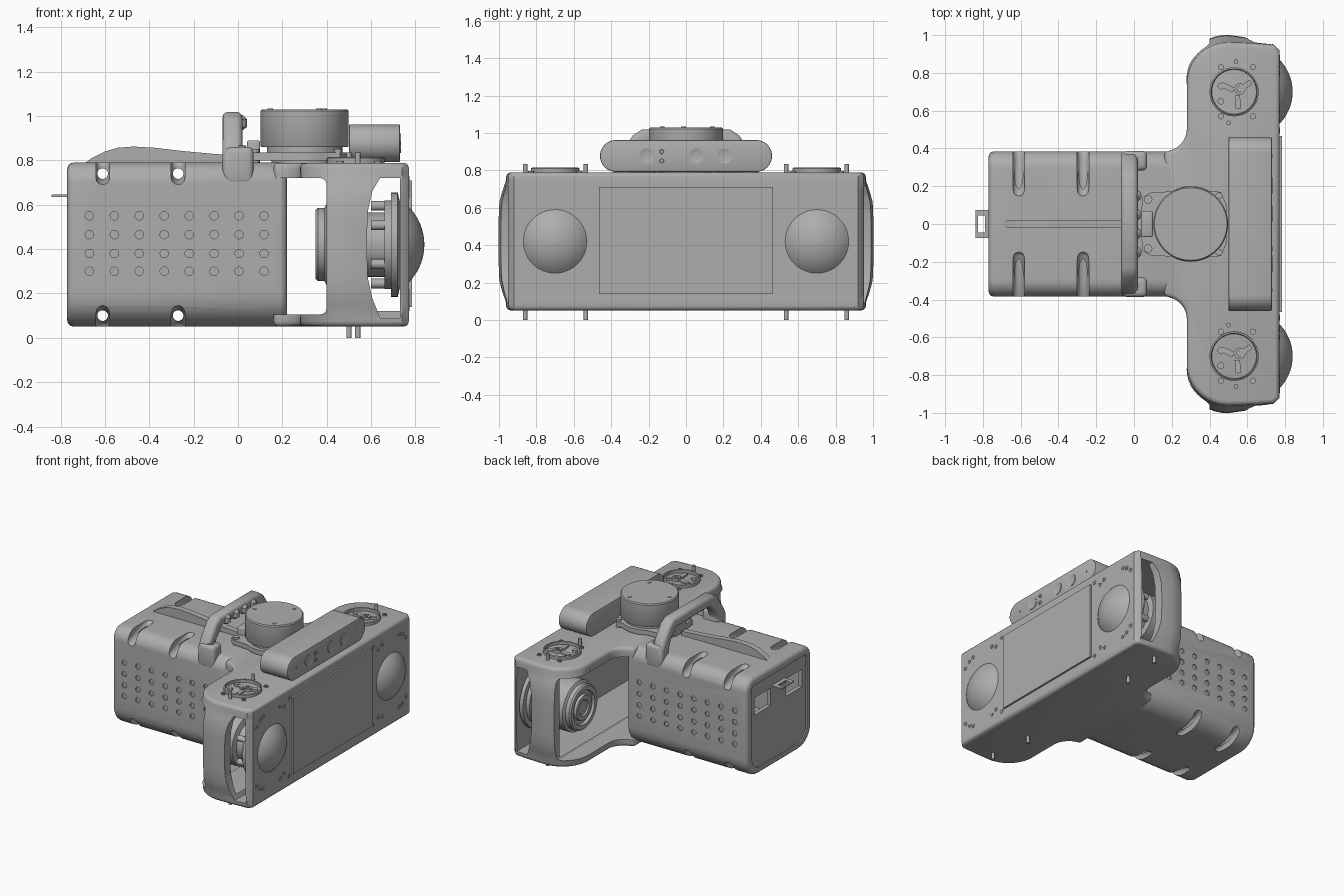
import bpy, bmesh
from math import sin, cos, pi, radians, sqrt
from mathutils import Vector, Matrix

if "Cube" in bpy.data.objects:
    bpy.data.objects.remove(bpy.data.objects["Cube"])

grey = bpy.data.materials.new("satin grey")
grey.use_nodes = True
grey.diffuse_color = (0.42, 0.42, 0.42, 1)
grey.node_tree.nodes["Principled BSDF"].inputs["Base Color"].default_value = (0.42, 0.42, 0.42, 1)


def place(axis, u, v, t):
    return {"x": (t, u, v), "y": (u, t, v), "z": (u, v, t)}[axis]


def finish(name, bm):
    bmesh.ops.recalc_face_normals(bm, faces=bm.faces)
    mesh = bpy.data.meshes.new(name)
    bm.to_mesh(mesh)
    bm.free()
    mesh.materials.append(grey)
    ob = bpy.data.objects.new(name, mesh)
    bpy.context.collection.objects.link(ob)
    return ob


def apply(ob, mod):
    bpy.context.view_layer.objects.active = ob
    bpy.ops.object.modifier_apply(modifier=mod.name)


def bevel(ob, width, angle=50, segments=3):
    mod = ob.modifiers.new("bevel", "BEVEL")
    mod.width, mod.segments, mod.angle_limit = width, segments, radians(angle)
    apply(ob, mod)
    return ob


def cut(ob, *cutters):
    for c in cutters:
        mod = ob.modifiers.new("cut", "BOOLEAN")
        mod.operation, mod.object, mod.solver = "DIFFERENCE", c, "EXACT"
        apply(ob, mod)
        bpy.data.objects.remove(c)


def loft(name, rings):
    bm = bmesh.new()
    loops = [[bm.verts.new(p) for p in ring] for ring in rings]
    n = len(loops[0])
    for a, b in zip(loops, loops[1:]):
        for i in range(n):
            bm.faces.new((a[i], a[(i + 1) % n], b[(i + 1) % n], b[i]))
    bm.faces.new(loops[0])
    bm.faces.new(loops[-1])
    return finish(name, bm)


def prism(name, pts, axis, a, b, round_edge=0):
    ob = loft(name, [[place(axis, u, v, t) for u, v in pts] for t in (a, b)])
    return bevel(ob, round_edge) if round_edge else ob


def box(name, x0, x1, y0, y1, z0, z1, round_edge=0):
    return prism(name, [(x0, y0), (x1, y0), (x1, y1), (x0, y1)], "z", z0, z1, round_edge)


def lathe(name, profile, u, v, axis="z", sides=48):
    # profile: (radius, position along axis) pairs
    return loft(name, [[place(axis, u + r * cos(2 * pi * i / sides), v + r * sin(2 * pi * i / sides), t)
                        for i in range(sides)] for r, t in profile])


def rod(name, r, a, b, u, v, axis="z", sides=20):
    return lathe(name, [(r, a), (r, b)], u, v, axis, sides)


def arc(cx, cy, r, a, b, n=8):
    return [(cx + r * cos(radians(a + (b - a) * i / n)), cy + r * sin(radians(a + (b - a) * i / n)))
            for i in range(n + 1)]


def rounded(w, z0, z1, low, high):
    return (arc(w - low, z0 + low, low, -90, 0) + arc(w - high, z1 - high, high, 0, 90)
            + arc(high - w, z1 - high, high, 90, 180) + arc(low - w, z0 + low, low, 180, 270))


# Rear body: hollow rounded case with slots, screw bores, dimples and a recessed end
body = prism("rear_body", rounded(0.385, 0.05, 0.79, 0.15, 0.09), "x", -0.77, 0.22, 0.03)
cut(body, box("cavity", -0.73, 0.5, -0.32, 0.32, 0.22, 0.64),
    prism("end_recess", rounded(0.325, 0.1, 0.73, 0.1, 0.03), "x", -0.9, -0.76))
for s in (1, -1):
    cut(body, box("end_window", -0.9, -0.6, min(s * 0.09, s * 0.28), max(s * 0.09, s * 0.28), 0.5, 0.63))
for x in (-0.61, -0.27):
    for s in (1, -1):
        for top in (1, -1):
            slot = box("slot", -0.031, 0.031, 0, 0.5, 0, 0.25, 0.028)
            slot.data.transform(Matrix.Translation((x, s * 0.14, 0.42 + top * 0.36))
                                @ Matrix.Diagonal((1, s, top, 1)) @ Matrix.Rotation(radians(-20), 4, "X"))
            if s * top < 0:
                slot.data.flip_normals()
            cut(body, slot)
    for z in (0.74, 0.1):
        cut(body, rod("bore", 0.024, -0.6, 0.6, x, z, "y"))
dimples = []
for col in range(8):
    for z in (0.3, 0.38, 0.465, 0.55):
        for s in (1, -1):
            dimples.append(rod("dimple", 0.019, s * 0.375, s * 0.5, -0.67 + col * 0.1125, z, "y", 16))
bpy.ops.object.select_all(action="DESELECT")
for d in dimples:
    d.select_set(True)
bpy.context.view_layer.objects.active = dimples[0]
bpy.ops.object.join()
cut(body, dimples[0])

# Ridge along the top of the body
ridge = [(-0.7, 0.78), (-0.66, 0.81), (-0.6, 0.84), (-0.54, 0.857), (-0.47, 0.862), (-0.38, 0.857),
         (-0.25, 0.842), (-0.12, 0.83), (0.02, 0.82), (0.02, 0.78)]
prism("top_ridge", ridge, "y", -0.022, 0.022)

# Rear bracket
bracket = box("rear_bracket", -0.84, -0.74, -0.075, 0.075, 0.635, 0.645)
cut(bracket, box("bracket_hole", -0.825, -0.79, -0.045, 0.045, 0.6, 0.7))

# Wide head: T outline whose round ends swell at mid height
half = [(0.77, 0.92), (0.74, 0.95), (0.62, 0.957)] + arc(0.5, 0.74, 0.22, 90, 180, 12) \
    + arc(0.16, 0.505, 0.12, 0, -90)
outline = half + [(x, -y) for x, y in reversed(half)]


def head_ring(z, swell):
    ring = []
    for x, y in outline:
        out = Vector((x - 0.52, abs(y) - 0.74))
        if out.y > 0.001 and x < 0.7:
            weight = min(1, out.y / 0.1) * min(1, (0.7 - x) / 0.12)
            out = out.normalized() * swell * weight
            x, y = x + out.x, y + (out.y if y > 0 else -out.y)
        ring.append((x, y, z))
    return ring


levels = [(0.051, 0), (0.1, 0.004), (0.15, 0.022), (0.21, 0.038), (0.3, 0.042), (0.54, 0.042),
          (0.63, 0.038), (0.69, 0.022), (0.74, 0.004), (0.789, 0)]
head = bevel(loft("head_shell", [head_ring(z, s) for z, s in levels]), 0.025, 60)
cut(head, box("inside", 0, 0.73, -0.92, 0.92, 0.12, 0.72),
    box("back_window", -0.1, 0.4, -1.2, 0, 0.105, 0.72, 0.03),
    box("back_window", -0.1, 0.4, -0.1, 1.2, 0.105, 0.72, 0.03))
for s in (1, -1):
    arch = [(0.73, 0.09), (0.73, 0.72), (0.64, 0.72), (0.605, 0.66), (0.585, 0.57), (0.58, 0.42),
            (0.585, 0.27), (0.605, 0.18), (0.64, 0.09)]
    cut(head, prism("front_window", arch, "y", s * 0.6, s * 1.2))

# Front panel
box("front_panel", 0.76, 0.784, -0.465, 0.465, 0.14, 0.71)

for s in (1, -1):
    y = s * 0.7
    # Dome and drive unit
    R = 0.241
    dome = [(sqrt(max(R * R - h * h, 1e-6)), 0.599 + h) for h in
            [0.171 + 0.07 * sin(pi / 2 * i / 8) for i in range(9)]]
    lathe("dome", dome, y, 0.42, "x")
    lathe("drive_unit", [(0.05, 0.36), (0.06, 0.35), (0.09, 0.35), (0.095, 0.37), (0.12, 0.37), (0.125, 0.35),
                         (0.155, 0.35), (0.165, 0.36), (0.165, 0.39), (0.185, 0.4), (0.185, 0.57),
                         (0.145, 0.58), (0.145, 0.66), (0.2, 0.66), (0.2, 0.69), (0.235, 0.69),
                         (0.235, 0.72), (0.15, 0.74)], y, 0.42, "x")
    for i in range(6):
        a = pi / 6 + i * pi / 3
        rod("drive_bolt", 0.022, 0.6, 0.7, y + 0.175 * cos(a), 0.42 + 0.175 * sin(a), "x")

    # Round cover on the top, with a simple mechanism inside
    lathe("cover_ring", [(0.118, 0.78), (0.118, 0.81), (0.122, 0.815), (0.13, 0.81), (0.13, 0.78)], 0.53, y)
    lathe("cover_hub", [(0.03, 0.78), (0.03, 0.81), (0.015, 0.81), (0.015, 0.8)], 0.56, y + 0.015)
    for i in range(3):
        arm = box("cover_arm", 0.02, 0.09, -0.014, 0.014, 0, 0.02)
        arm.data.transform(Matrix.Translation((0.545, y, 0.783)) @ Matrix.Rotation(radians(35 + i * 120), 4, "Z"))
    for dy in (0.03, -0.05):
        rod("cover_roller", 0.018, 0.78, 0.805, 0.46, y + dy)
    for dx, dy in ((-0.07, 0.13), (0.1, 0.13), (-0.07, -0.13), (0.1, -0.13)):
        lathe("top_bolt", [(0.016, 0.78), (0.016, 0.797), (0.009, 0.797), (0.009, 0.791)], 0.53 + dx, y + dy, "z", 16)

    # Locating pins above and below
    for x, py in ((0.54, 0.86), (0.5, 0.535)):
        rod("top_pin", 0.012, 0.77, 0.835, x, s * py)
        rod("bottom_pin", 0.012, 0, 0.07, x, s * py)

    # Screws around the dome and panel corners
    for py, dz in ((0.88, 0.22), (0.84, 0.255), (0.8, 0.27), (0.6, 0.27), (0.555, 0.25), (0.495, 0.29)):
        for up in (1, -1):
            lathe("face_screw", [(0.015, 0.76), (0.015, 0.774), (0.009, 0.774), (0.009, 0.771)],
                  s * py, 0.425 + up * dz, "x", 16)

# Sensor turret on its flange
side = [(0.49, 0.1), (0.46, 0.17)] + arc(0.3, 0, 0.2, 60, 120) + [(0.08, 0.165), (0.045, 0.14), (0.04, 0.08)]
prism("turret_flange", side + [(x, -y) for x, y in reversed(side)], "z", 0.8, 0.835)
lathe("turret", [(0.15, 0.78), (0.15, 0.82), (0.17, 0.825), (0.17, 0.86), (0.195, 0.86), (0.198, 0.865),
                 (0.198, 1.022), (0.192, 1.03)], 0.3, 0, "z", 64)
for i in range(3):
    a = radians(50 + 120 * i) + pi / 12
    rod("turret_screw", 0.013, 1.02, 1.034, 0.3 + 0.155 * cos(a), 0.155 * sin(a))
for s in (1, -1):
    rod("flange_post", 0.022, 0.78, 0.85, 0.075, s * 0.13)
    rod("flange_post", 0.018, 0.78, 0.85, 0.45, s * 0.15)
box("turret_plug", 0.04, 0.1, -0.07, 0.07, 0.78, 0.89, 0.01)

# Camera bar with lenses
bar = arc(0.375, 0.877, 0.085, -90, 90, 16) + arc(-0.375, 0.877, 0.085, 90, 270, 16)
bevel(prism("camera_bar", bar, "x", 0.5, 0.73), 0.006, 60, 2)
for y, r in ((-0.21, 0.043), (0.055, 0.043), (0.205, 0.043), (-0.13, 0.014)):
    for z in ((0.877,) if r > 0.02 else (0.85, 0.9)):
        lathe("lens", [(r, 0.72), (r, 0.734), (r * 0.85, 0.734), (r * 0.7, 0.7305), (r * 0.1, 0.732)], y, z, "x", 32)
for y in (-0.35, 0.36):
    rod("camera_light", 0.008, 0.72, 0.733, y, 0.877, "x")

# Carrying handle
arch = [(0.385, 0.7), (0.385, 0.83), (0.345, 0.9), (0.285, 0.985), (0.235, 1.018)]
under = [(-0.2, 0.94), (-0.265, 0.87), (-0.29, 0.8), (-0.29, 0.7)]
frame = arch + [(-y, z) for y, z in reversed(arch)] + under[::-1] + [(-y, z) for y, z in under]
bevel(prism("handle_grip", frame, "x", -0.07, 0.02), 0.025, 40)
for s in (1, -1):
    box("handle_foot", -0.06, 0.07, s * 0.335 - 0.052, s * 0.335 + 0.052, 0.69, 0.86, 0.025)
    lathe("handle_screw", [(0.026, 0.85), (0.026, 0.866), (0.016, 0.866), (0.016, 0.862)], 0.01, s * 0.338)
for y in (-0.15, -0.05, 0.05, 0.15):
    lathe("finger_rest", [(0.012, 0.935), (0.032, 0.95), (0.032, 0.985), (0.012, 1.005)], 0.008, y, "z", 24)

# Smooth shading with sharp edges kept
bpy.ops.object.select_all(action="DESELECT")
for ob in bpy.context.scene.objects:
    if ob.type == "MESH":
        ob.select_set(True)
        bpy.context.view_layer.objects.active = ob
bpy.ops.object.shade_smooth_by_angle(angle=radians(35))
